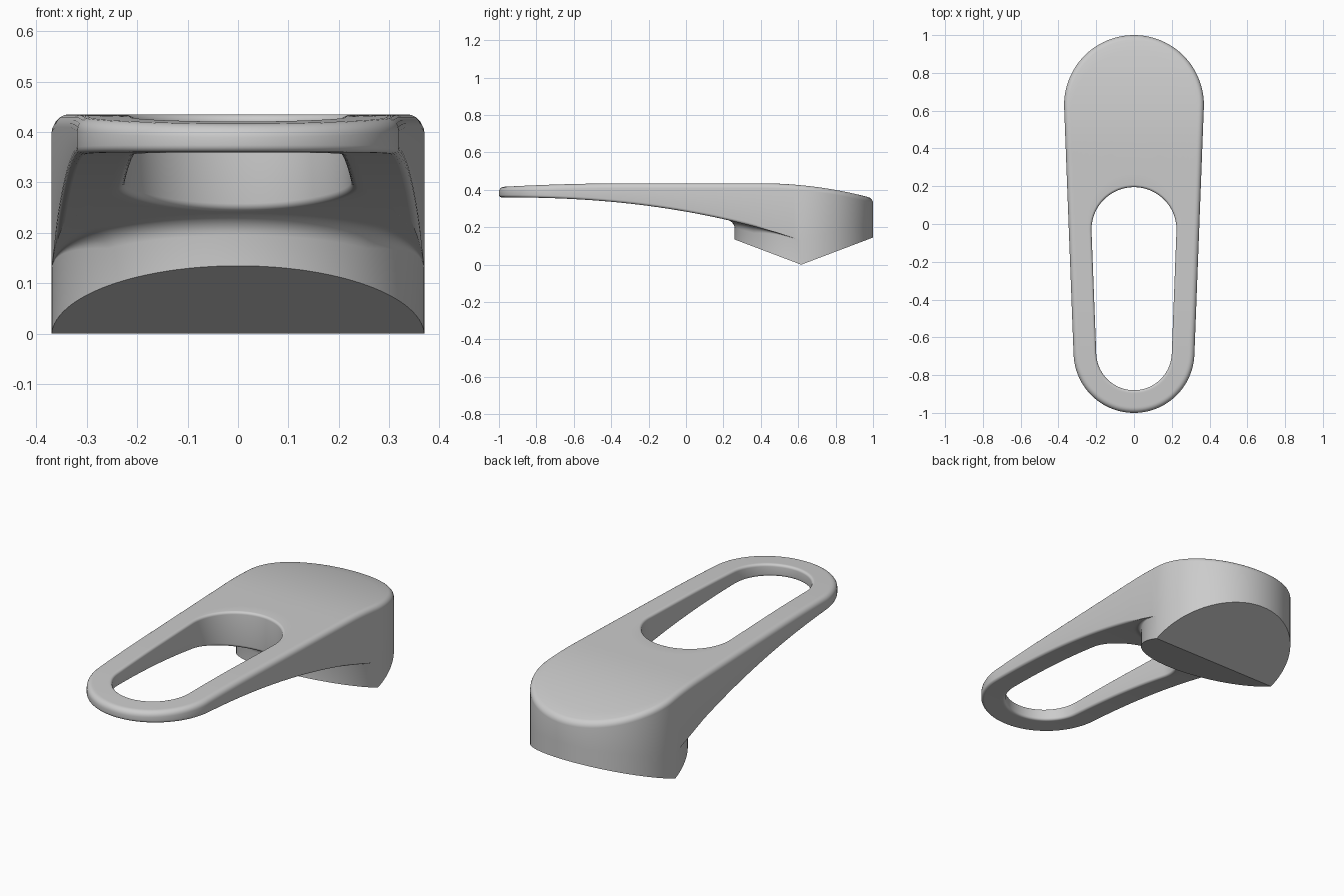
import bpy, bmesh
from math import sin, cos, asin, pi
from mathutils import Vector

if "Cube" in bpy.data.objects:
    bpy.data.objects.remove(bpy.data.objects["Cube"])

# Plan: tapered outlines, each the hull of a rear and a front circle (centre y, radius)
REAR, TIP = (0.63, 0.37), (-0.68, 0.32)
HOLE_REAR, HOLE_TIP = (-0.03, 0.225), (-0.68, 0.20)
PHI = asin((REAR[1] - TIP[1]) / (REAR[0] - TIP[0]))
PHI_H = asin((HOLE_REAR[1] - HOLE_TIP[1]) / (HOLE_REAR[0] - HOLE_TIP[0]))
RIDGE_Y = REAR[0] - REAR[1] * sin(PHI)
R_TOP, R_HOLE, R_ARM, FILLET = 0.026, 0.013, 0.014, 0.035
SEG, ROWS = 5, 12


def top_z(y):
    if y < -0.3:
        return 0.435 - 0.02 * ((-0.3 - y) / 0.7) ** 2
    return 0.435 - 0.08 * (max(0, y - 0.4) / 0.6) ** 2


def arm_z(y):
    return 0.36 - 0.235 * (max(0, y + 1) / 1.63) ** 2.3


def foot_z(y):
    return 0.14 * abs(y - RIDGE_Y) / 0.37


def on_circle(circle, a):
    n = Vector((cos(a), sin(a)))
    return Vector((0, circle[0])) + n * circle[1], n


def arc(rear, tip, phi, kind, p):
    """Point and normal on a tapered outline."""
    if kind == 'rear':
        return on_circle(rear, -phi + (pi + 2 * phi) * p)
    if kind == 'tip':
        return on_circle(tip, pi + phi + (pi - 2 * phi) * p)
    a = pi + phi if kind == 'left' else -phi
    s = p if kind == 'left' else 1 - p
    p0, n = on_circle(rear, a)
    return p0.lerp(on_circle(tip, a)[0], s), n


def section(kind, p):
    """Closed cross-section from the hole edge, over the top, and back underneath."""
    O, n = arc(REAR, TIP, PHI, kind, p)
    H, h = arc(HOLE_REAR, HOLE_TIP, PHI_H, kind, p)
    pts = []

    def add(v, z):
        pts.append((v.x, v.y, z))

    quarter = [pi / 2 * i / SEG for i in range(SEG + 1)]
    # top: hole edge, surface, outer edge
    for a in quarter:
        v = H + h * R_HOLE * (1 - cos(a))
        add(v, top_z(v.y) - R_HOLE * (1 - sin(a)))
    A, B = H + h * R_HOLE, O - n * R_TOP
    for i in range(1, ROWS):
        v = A.lerp(B, i / ROWS)
        add(v, top_z(v.y))
    for a in reversed(quarter):
        v = O - n * R_TOP * (1 - cos(a))
        add(v, top_z(v.y) - R_TOP * (1 - sin(a)))
    # wall and wedge-shaped foot (collapses to the lower edge along the arm)
    if kind == 'rear':
        P, m = on_circle(REAR, -PHI - (pi - 2 * PHI) * p)
        q = FILLET * min(1, 2 * sin(pi * p) ** 2)
        add(O, arm_z(RIDGE_Y) + 0.1 * sin(pi * p))
        add(O, foot_z(O.y))
        add(Vector(((O.x + P.x) / 2, RIDGE_Y)), 0)
        add(P, foot_z(P.y))
    else:
        P, m = O, n
        q = -R_ARM * min(1, ((RIDGE_Y - O.y) / 0.25) ** 2)
        for i in range(4):
            add(O, arm_z(O.y) - q)
    # rounded arm edge, or fillet between foot and arm
    for a in quarter:
        v = P + m * q * (1 - cos(a))
        add(v, arm_z(v.y) - q + q * sin(a))
    # arm underside
    E = P + m * q
    mid_y = (A.y + E.y) / 2
    C = Vector((E.x * (1 - 0.038 * (E.y - mid_y) / 0.37), mid_y))
    for i in range(1, ROWS):
        u = i / ROWS
        v = E * (1 - u) ** 2 + C * 2 * u * (1 - u) + A * u * u
        add(v, arm_z(v.y))
    for a in reversed(quarter):
        v = H + h * R_HOLE * (1 - cos(a))
        add(v, arm_z(v.y) + R_HOLE * (1 - sin(a)))
    return pts


# Sweep the section around the hole
stations = []
for kind, count in (('rear', 64), ('left', 32), ('tip', 48), ('right', 32)):
    for i in range(count + 1):
        stations.append(section(kind, i / count))

bm = bmesh.new()
rings = [[bm.verts.new(c) for c in s] for s in stations]
for i, ring in enumerate(rings):
    nxt = rings[(i + 1) % len(rings)]
    for j in range(len(ring)):
        k = (j + 1) % len(ring)
        bm.faces.new((ring[j], ring[k], nxt[k], nxt[j]))
bmesh.ops.remove_doubles(bm, verts=bm.verts, dist=2e-5)
bmesh.ops.recalc_face_normals(bm, faces=bm.faces)

mesh = bpy.data.meshes.new("slotted_lever")
bm.to_mesh(mesh)
bm.free()
lever = bpy.data.objects.new("slotted_lever", mesh)
bpy.context.collection.objects.link(lever)
bpy.context.view_layer.objects.active = lever
lever.select_set(True)
bpy.ops.object.shade_smooth_by_angle(angle=0.52)
